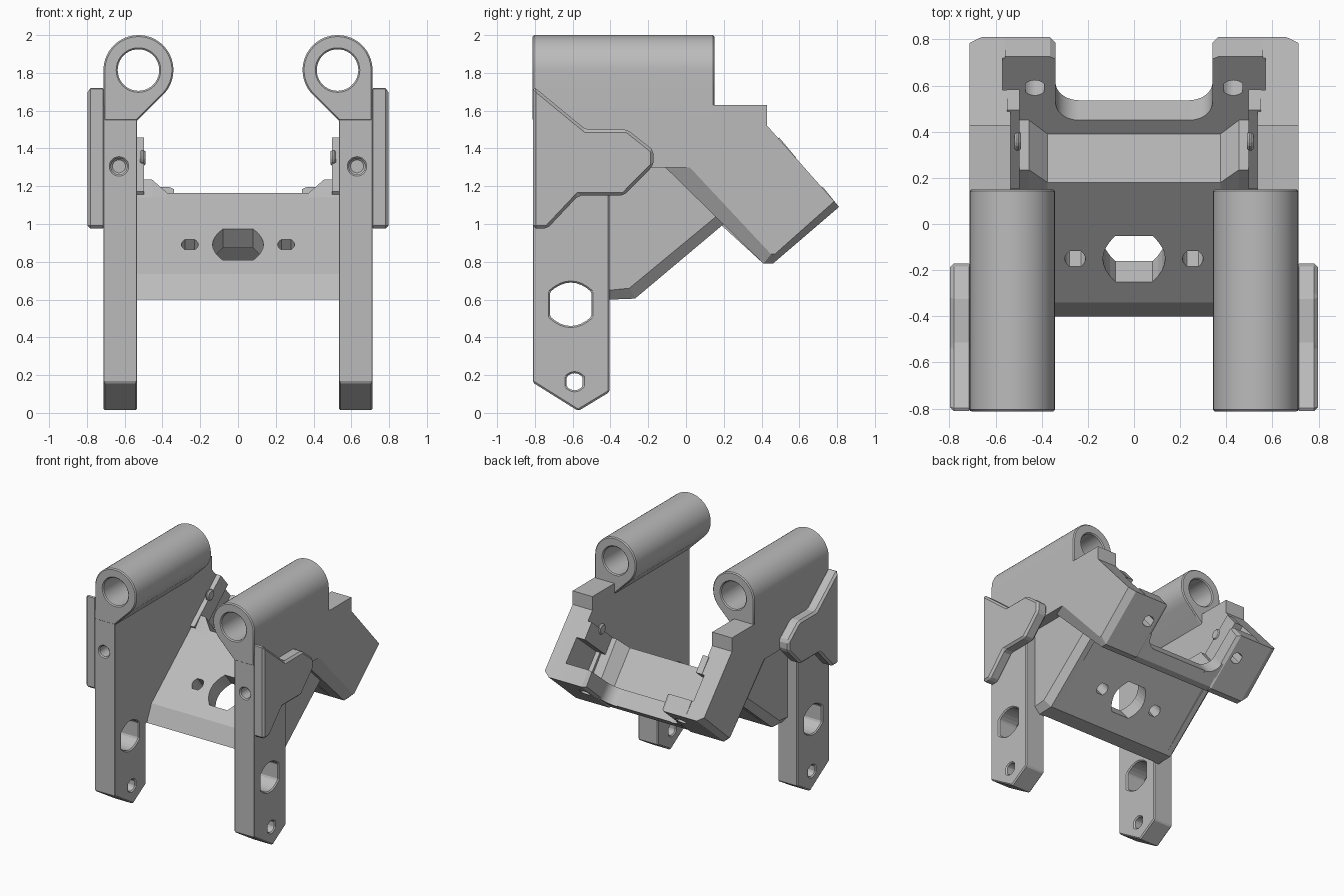
import bpy, bmesh, math
from mathutils import Vector

if "Cube" in bpy.data.objects:
    bpy.data.objects.remove(bpy.data.objects["Cube"])

grey = bpy.data.materials.new("plain_grey")
grey.use_nodes = True
grey.diffuse_color = (0.5, 0.5, 0.5, 1)
grey.node_tree.nodes["Principled BSDF"].inputs["Base Color"].default_value = (0.5, 0.5, 0.5, 1)

# Frames: x = side profile (y, z), y = front profile (x, z),
# tilt = plan (x, u) on the sloped plane, extruded along its normal
C, S = math.cos(math.radians(40)), math.sin(math.radians(40))
FRAMES = {
    "x": lambda t, a, b: Vector((t, a, b)),
    "y": lambda t, a, b: Vector((a, t, b)),
    "tilt": lambda t, a, b: Vector((a, C * b - S * t, S * b + C * t)),
}


def activate(ob):
    bpy.ops.object.select_all(action="DESELECT")
    bpy.context.view_layer.objects.active = ob
    ob.select_set(True)


def loft(name, frame, *sections):
    """Solid through matching profiles, each given as (position, points)."""
    bm = bmesh.new()
    rings = [[bm.verts.new(FRAMES[frame](t, a, b)) for a, b in pts] for t, pts in sections]
    bm.faces.new(rings[0])
    bm.faces.new(rings[-1])
    n = len(rings[0])
    for lo, hi in zip(rings, rings[1:]):
        for i in range(n):
            j = (i + 1) % n
            bm.faces.new((lo[i], lo[j], hi[j], hi[i]))
    bmesh.ops.recalc_face_normals(bm, faces=bm.faces)
    mesh = bpy.data.meshes.new(name)
    bm.to_mesh(mesh)
    bm.free()
    mesh.materials.append(grey)
    ob = bpy.data.objects.new(name, mesh)
    bpy.context.collection.objects.link(ob)
    return ob


def prism(name, frame, t0, t1, pts):
    return loft(name, frame, (t0, pts), (t1, pts))


def rect(a0, a1, b0, b1):
    return [(a0, b0), (a1, b0), (a1, b1), (a0, b1)]


def arc(ca, cb, r, start, end, steps):
    angles = [math.radians(start + (end - start) * i / steps) for i in range(steps + 1)]
    return [(ca + r * math.cos(t), cb + r * math.sin(t)) for t in angles]


def circle(ca, cb, r, steps=40):
    return arc(ca, cb, r, 0, 360, steps)[:-1]


def flat_hole(ca, cb, flat, reach, half, swap=False):
    """Hole with two flats at +-flat and two bowed ends at +-reach."""
    bow = [(flat * (1 - k / 4), half + (reach - half) * (1 - (1 - k / 4) ** 2)) for k in range(9)]
    pts = bow + [(-p, -q) for p, q in bow]
    return [(ca + q, cb + p) if swap else (ca + p, cb + q) for p, q in pts]


def cut(ob, *cutters):
    activate(ob)
    for c in cutters:
        mod = ob.modifiers.new("cut", "BOOLEAN")
        mod.operation, mod.solver, mod.object = "DIFFERENCE", "EXACT", c
        bpy.ops.object.modifier_apply(modifier=mod.name)
        bpy.data.objects.remove(c)


def finish(ob, bevel=0, mirror=True, smooth=False):
    if bevel:
        mod = ob.modifiers.new("edges", "BEVEL")
        mod.width, mod.segments, mod.limit_method = bevel, 1, "ANGLE"
        mod.angle_limit = math.radians(30)
    if mirror:
        ob.modifiers.new("mirror", "MIRROR").use_mirror_merge = False
    if smooth:
        activate(ob)
        bpy.ops.object.shade_smooth_by_angle(angle=math.radians(25))


# Legs with their upper side plates
leg = prism("leg_plate", "x", 0.535, 0.712, [
    (-0.81, 0.16), (-0.57, 0.01), (-0.405, 0.11), (-0.405, 1.30),
    (0, 1.30), (0, 1.63), (-0.81, 1.63)])
cut(leg,
    prism("cutter", "x", 0.4, 0.9, flat_hole(-0.61, 0.575, 0.11, 0.115, 0.065)),
    prism("cutter", "x", 0.4, 0.9, flat_hole(-0.59, 0.165, 0.043, 0.045, 0.025)),
    prism("cutter", "y", -0.9, -0.70, circle(0.63, 1.305, 0.043, 24)))
finish(leg, 0.01)

# Hinge tubes blending down into the side plates
tube = prism("hinge_tube", "y", -0.812, 0.15,
             arc(0.527, 1.815, 0.185, 0, 225, 36) + [(0.535, 1.545), (0.712, 1.545)])
cut(tube, prism("cutter", "y", -1, 1, circle(0.527, 1.815, 0.11)))
finish(tube, 0.008, smooth=True)

# Outer side flanges
flange = prism("side_flange", "x", 0.70, 0.797, [
    (-0.81, 0.975), (-0.735, 0.975), (-0.57, 1.15), (-0.33, 1.15), (-0.172, 1.31),
    (-0.172, 1.39), (-0.31, 1.50), (-0.53, 1.50), (-0.81, 1.73)])
finish(flange, 0.016)

# Recessed webs between the legs and the sloping panel
web_full = [(-0.45, 0.60), (-0.40, 0.60), (-0.27, 0.605), (0.20, 1.0), (0, 1.32), (-0.45, 1.32)]
web_edge = [(-0.45, 0.65), (-0.40, 0.65), (-0.30, 0.66), (0.16, 1.04), (-0.03, 1.32), (-0.45, 1.32)]
finish(loft("side_web", "x", (0.535, web_full), (0.58, web_full), (0.625, web_edge)))

# Rear arms, chamfered on the outer edge
arm_full = [(-0.30, 1.30), (-0.11, 1.30), (0.41, 0.79), (0.46, 0.79), (0.81, 1.09),
            (0.43, 1.52), (0.43, 1.63), (-0.30, 1.63)]
arm_edge = [(-0.30, 1.30), (0.02, 1.30), (0.45, 0.84), (0.47, 0.84), (0.785, 1.12),
            (0.43, 1.52), (0.43, 1.63), (-0.30, 1.63)]
arm = loft("rear_arm", "x", (0.535, arm_full), (0.66, arm_full), (0.712, arm_edge))
cut(arm, prism("cutter", "tilt", 0.45, 0.66, rect(0.4, 0.57, 0.99, 1.5)))
finish(arm)

# Feet at the lower ends of the arms, with bolt holes
foot_full = [(0.41, 0.79), (0.46, 0.79), (0.81, 1.09), (0.725, 1.196), (0.39, 0.915)]
foot_edge = [(0.41, 0.81), (0.46, 0.81), (0.785, 1.09), (0.715, 1.185), (0.39, 0.915)]
foot = loft("rear_foot", "x", (0.34, foot_edge), (0.365, foot_full), (0.56, foot_full))
cut(foot, prism("cutter", "tilt", 0.1, 0.6, flat_hole(0.43, 1.148, 0.04, 0.043, 0.025)))
finish(foot)

# Rounded corner between cross bar and foot
fillet = prism("corner_fillet", "tilt", 0.315, 0.45,
               [(0.36, 0.95), (0.36, 1.065)] + arc(0.24, 1.065, 0.1, 0, -90, 10) + [(0.24, 0.95)])
finish(fillet, smooth=True)

# Inner lips, cradle ends and bosses
finish(prism("inner_lip", "tilt", 0.66, 0.80, rect(0.497, 0.55, 0.87, 1.315)))
cradle_in = [(0.15, 1.14), (0.18, 1.165), (0.39, 0.915), (0.36, 0.88)]
cradle_out = [(0.15, 1.14), (0.235, 1.235), (0.45, 0.965), (0.36, 0.88)]
finish(loft("cradle_end", "x", (0.375, cradle_in), (0.455, cradle_out), (0.545, cradle_out)))
finish(prism("lip_boss", "x", 0.49, 0.518, circle(0.36, 1.35, 0.045, 12)), 0.01)

# Sloping cross panel and lower cross bar
panel = prism("cross_panel", "x", -0.545, 0.545, [
    (-0.40, 0.60), (-0.34, 0.735), (0.18, 1.165), (0.39, 0.915), (0.45, 0.965),
    (0.535, 0.865), (0.46, 0.80), (0.41, 0.79), (0.18, 1.0), (-0.27, 0.605)])
cut(panel, prism("cutter", "tilt", 0.3, 1.0, flat_hole(0, 0.457, 0.13, 0.135, 0.08, True)),
    *[prism("cutter", "tilt", 0.3, 1.0, flat_hole(x, 0.457, 0.043, 0.045, 0.025, True))
      for x in (-0.255, 0.255)])
finish(panel, mirror=False)
